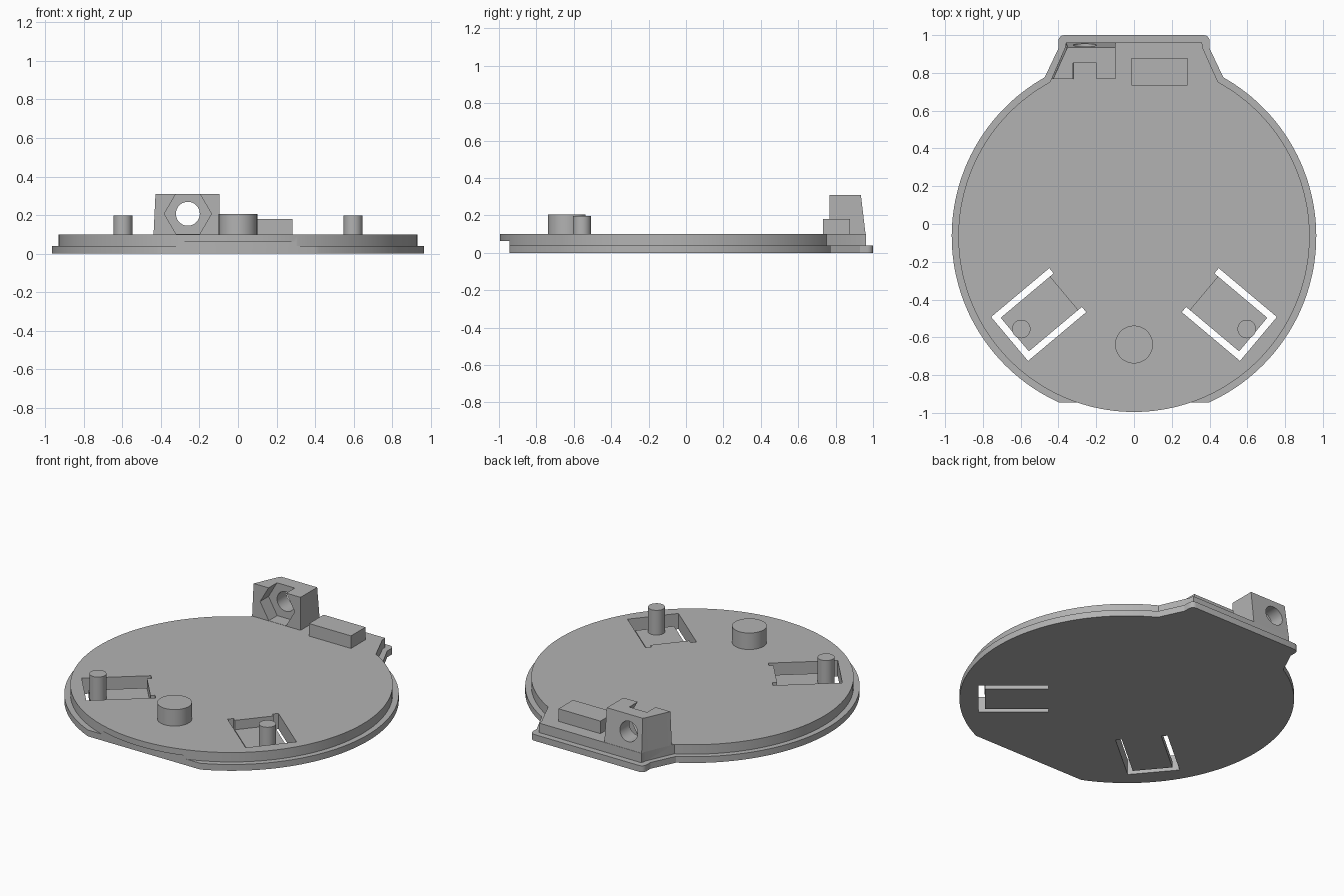
import bpy, bmesh
from math import sin, cos, atan2, pi, radians
from mathutils import Matrix

if "Cube" in bpy.data.objects:
    bpy.data.objects.remove(bpy.data.objects["Cube"])

grey = bpy.data.materials.new("plain_grey")
grey.use_nodes = True
grey.diffuse_color = (0.45, 0.45, 0.45, 1)
grey.node_tree.nodes["Principled BSDF"].inputs["Base Color"].default_value = (0.45, 0.45, 0.45, 1)


def prism(name, points, z0, z1, top=None, matrix=Matrix()):
    """Solid between an outline at z0 and the same (or another) outline at z1."""
    bm = bmesh.new()
    low = [bm.verts.new((x, y, z0)) for x, y in points]
    high = [bm.verts.new((x, y, z1)) for x, y in (top or points)]
    bm.faces.new(low)
    bm.faces.new(high)
    n = len(low)
    for i in range(n):
        j = (i + 1) % n
        bm.faces.new((low[i], low[j], high[j], high[i]))
    bm.transform(matrix)
    bmesh.ops.recalc_face_normals(bm, faces=bm.faces)
    mesh = bpy.data.meshes.new(name)
    bm.to_mesh(mesh)
    bm.free()
    mesh.materials.append(grey)
    obj = bpy.data.objects.new(name, mesh)
    bpy.context.collection.objects.link(obj)
    return obj


def ngon(x, y, r, n):
    return [(x + r * cos(2 * pi * i / n), y + r * sin(2 * pi * i / n)) for i in range(n)]


def rect(x0, x1, y0, y1):
    return [(x0, y0), (x1, y0), (x1, y1), (x0, y1)]


def combine(obj, other, operation):
    mod = obj.modifiers.new("combine", 'BOOLEAN')
    mod.operation, mod.solver, mod.object = operation, 'EXACT', other
    bpy.context.view_layer.objects.active = obj
    bpy.ops.object.modifier_apply(modifier=mod.name)
    bpy.data.objects.remove(other)


CENTRE_Y = -0.065


def plate_outline(radius, tab):
    """Round plate with a tab at the back; tab lists its right side, outward."""
    x, y = tab[0]
    start = atan2(y - CENTRE_Y, x)
    sweep = 2 * (start + pi / 2)
    n = 140
    arc = [(radius * cos(start - sweep * i / n), CENTRE_Y + radius * sin(start - sweep * i / n))
           for i in range(n + 1)]
    return arc + [(-px, py) for px, py in tab[1:]] + tab[:0:-1]


# Stepped base plate
corner = [(0.37 + 0.03 * cos(a * pi / 8), 0.97 + 0.03 * sin(a * pi / 8)) for a in range(5)]
base = prism("base_plate", plate_outline(0.965, [(0.473, 0.776), (0.4, 0.93)] + corner), 0, 0.04)
rim = prism("raised_plate", plate_outline(0.93, [(0.445, 0.751), (0.365, 0.93), (0.36, 0.962)]), 0.02, 0.1)
combine(base, rim, 'UNION')

# Flat cut under the front edge
combine(base, prism("front_cut", rect(-1, 1, -1.2, -0.945), -0.1, 0.062), 'DIFFERENCE')

# Spring flaps: U-shaped slots around recessed tongues, mirrored left and right
LENGTH, WIDTH, SLOT = 0.402, 0.304, 0.036
u_shape = [(0, 0), (LENGTH, 0), (LENGTH, SLOT), (SLOT, SLOT), (SLOT, WIDTH - SLOT),
           (LENGTH, WIDTH - SLOT), (LENGTH, WIDTH), (0, WIDTH)]
pins = []
for side, word in ((-1, "right"), (1, "left")):
    place = (Matrix.Scale(-side, 4, (1, 0, 0)) @ Matrix.Translation((-0.561, -0.725, 0))
             @ Matrix.Rotation(radians(40), 4, 'Z'))
    recess = prism("recess", rect(0.01, 0.375, 0.01, WIDTH - 0.01), 0.04, 0.2, matrix=place)
    combine(base, recess, 'DIFFERENCE')
    combine(base, prism("slot", u_shape, -0.1, 0.2, matrix=place), 'DIFFERENCE')
    pins.append(prism(word + "_flap_pin", ngon(side * 0.597, -0.556, 0.049, 40), 0.038, 0.197))

# Front post and rear rest block
post = prism("front_post", ngon(0, -0.638, 0.1, 56), 0.09, 0.205)
rest = prism("rest_block", rect(-0.012, 0.283, 0.732, 0.878), 0.09, 0.18)

# Nut holder: drafted block with a hexagonal pocket and a through hole
foot = [(-0.097, 0.768), (-0.097, 0.96), (-0.36, 0.96), (-0.367, 0.93), (-0.438, 0.768)]
head = [(-0.097, 0.768), (-0.097, 0.935), (-0.35, 0.935), (-0.357, 0.925), (-0.428, 0.768)]
holder = prism("nut_holder", foot, 0.1, 0.31, top=head)
turn = Matrix.Rotation(pi / 2, 4, 'X')
combine(holder, prism("nut_pocket", ngon(-0.26, 0.207, 0.122, 6), -0.853, -0.6, matrix=turn), 'DIFFERENCE')
combine(holder, prism("bolt_hole", ngon(-0.26, 0.207, 0.062, 40), -1.1, -0.7, matrix=turn), 'DIFFERENCE')

# Smooth the round walls, keep edges sharp
bpy.ops.object.select_all(action='DESELECT')
for obj in [base, post, rest, holder] + pins:
    obj.select_set(True)
bpy.context.view_layer.objects.active = base
bpy.ops.object.shade_smooth_by_angle(angle=radians(25))
